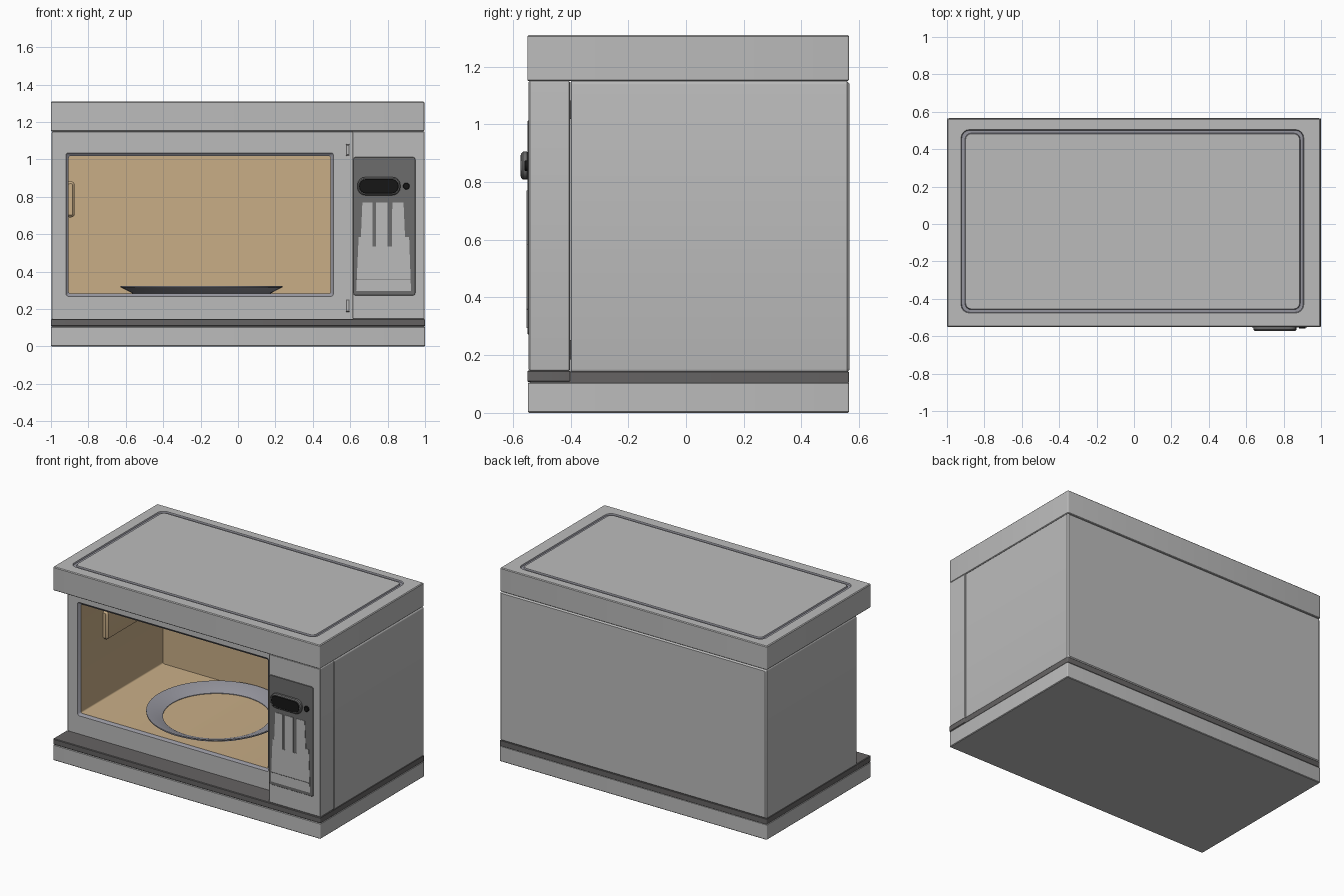
import bpy, bmesh, math

old = bpy.data.objects.get("Cube")
if old:
    bpy.data.objects.remove(old, do_unlink=True)


def material(name, r, g, b):
    m = bpy.data.materials.new(name)
    m.use_nodes = True
    m.diffuse_color = (r, g, b, 1)
    bsdf = next(n for n in m.node_tree.nodes if n.type == 'BSDF_PRINCIPLED')
    bsdf.inputs["Base Color"].default_value = (r, g, b, 1)
    return m


GREY = material("light grey", 0.50, 0.50, 0.50)
DARK = material("dark grey", 0.13, 0.125, 0.125)
PANEL = material("panel grey", 0.15, 0.15, 0.15)
TAN = material("cavity tan", 0.58, 0.42, 0.24)
STEEL = material("blue grey", 0.30, 0.30, 0.34)
BLACK = material("black", 0.008, 0.008, 0.008)


def finish(name, bm, mats, smooth=False):
    bmesh.ops.recalc_face_normals(bm, faces=bm.faces)
    me = bpy.data.meshes.new(name)
    bm.to_mesh(me)
    bm.free()
    for m in mats:
        me.materials.append(m)
    ob = bpy.data.objects.new(name, me)
    bpy.context.collection.objects.link(ob)
    if smooth:
        bpy.ops.object.select_all(action='DESELECT')
        ob.select_set(True)
        bpy.context.view_layer.objects.active = ob
        bpy.ops.object.shade_smooth_by_angle(angle=math.radians(35))
    return ob


def rounded(a0, a1, b0, b1, r, n=4):
    """Outline of a rectangle with rounded corners."""
    pts = []
    centres = [(a1 - r, b1 - r), (a0 + r, b1 - r), (a0 + r, b0 + r), (a1 - r, b0 + r)]
    for k, (ca, cb) in enumerate(centres):
        for i in range(n + 1):
            t = math.pi / 2 * (k + i / n)
            pts.append((ca + r * math.cos(t), cb + r * math.sin(t)))
    return pts


def loft(name, axis, rings, mats, bands=None):
    """Join rounded rectangles (a0, a1, b0, b1, radius, depth) along y or z.
    bands gives the material index of each band, then of the last cap."""
    bm = bmesh.new()
    loops = []
    for *rect, d in rings:
        loops.append([bm.verts.new((a, d, b) if axis == 'y' else (a, b, d))
                      for a, b in rounded(*rect)])
    bands = bands or [0] * len(rings)
    bm.faces.new(loops[0])
    n = len(loops[0])
    for k in range(len(loops) - 1):
        for i in range(n):
            j = (i + 1) % n
            f = bm.faces.new((loops[k][i], loops[k][j], loops[k + 1][j], loops[k + 1][i]))
            f.material_index = bands[k]
    bm.faces.new(loops[-1]).material_index = bands[-1]
    return finish(name, bm, mats, True)


def slab(name, axis, rect, d0, d1, mat, r=0.006, e=0.004):
    """Rounded block with a small chamfer at both ends."""
    a0, a1, b0, b1 = rect
    small = (a0 + e, a1 - e, b0 + e, b1 - e, max(r - e, 0.001))
    s = 1 if d1 > d0 else -1
    return loft(name, axis, [(*small, d0), (a0, a1, b0, b1, r, d0 + s * e),
                             (a0, a1, b0, b1, r, d1 - s * e), (*small, d1)], [mat])


def prism(name, pts, y0, y1, mat):
    """Flat outline in x and z, given thickness along y."""
    bm = bmesh.new()
    front = bm.faces.new([bm.verts.new((x, y0, z)) for x, z in pts])
    ext = bmesh.ops.extrude_face_region(bm, geom=[front], use_keep_orig=True)
    for v in ext["geom"]:
        if isinstance(v, bmesh.types.BMVert):
            v.co.y = y1
    return finish(name, bm, [mat])


# Base and dark strip, with the raised ledge under the doorway
slab("base", 'z', (-1, 1, -0.548, 0.565), 0, 0.106, GREY)
slab("base_strip", 'z', (-0.998, 0.998, -0.54, 0.565), 0.104, 0.143, DARK, e=0.002)
slab("front_ledge", 'z', (-1, 1, -0.55, -0.40), 0.107, 0.147, DARK)

# Body: outer shell, chamfered doorway and cavity in one closed surface
loft("body", 'y', [
    (-0.988, 0.988, 0.15, 1.14, 0.006, 0.567),
    (-0.998, 0.998, 0.14, 1.15, 0.012, 0.557),
    (-0.998, 0.998, 0.14, 1.15, 0.012, -0.396),
    (-0.994, 0.994, 0.144, 1.146, 0.008, -0.40),
    (-0.92, 0.51, 0.268, 1.035, 0.012, -0.40),
    (-0.912, 0.502, 0.276, 1.025, 0.010, -0.388),
    (-0.905, 0.495, 0.282, 1.018, 0.010, -0.385),
    (-0.905, 0.495, 0.282, 1.018, 0.010, 0.49),
], [GREY, STEEL, TAN], [0, 0, 0, 0, 1, 1, 2, 2])

# Lid with a shallow groove round its top
loft("lid", 'z', [
    (-0.996, 0.992, -0.546, 0.561, 0.004, 1.15),
    (-1, 0.996, -0.55, 0.565, 0.007, 1.154),
    (-1, 0.996, -0.55, 0.565, 0.007, 1.305),
    (-0.995, 0.991, -0.545, 0.56, 0.004, 1.31),
    (-0.925, 0.908, -0.476, 0.505, 0.045, 1.31),
    (-0.921, 0.904, -0.472, 0.501, 0.042, 1.302),
    (-0.904, 0.889, -0.458, 0.486, 0.034, 1.302),
    (-0.900, 0.885, -0.454, 0.482, 0.031, 1.31),
], [GREY, STEEL], [0, 0, 0, 0, 1, 1, 1, 0])

# Slots for the door latches
for tag, z0, z1 in (("upper", 1.018, 1.082), ("lower", 0.185, 0.252)):
    slab(tag + "_latch_slot", 'y', (0.577, 0.597, z0, z1), -0.398, -0.402, DARK, 0.003, 0.001)
    slab(tag + "_latch_plate", 'y', (0.582, 0.592, z0 + 0.006, z1 - 0.006),
         -0.400, -0.404, GREY, 0.002, 0.001)

# Cover on the cavity wall
slab("wave_cover", 'y', (-0.92, -0.873, 0.69, 0.882), -0.15, 0.20, TAN, 0.02, 0.012)

# Turntable: open sloping rim
bm = bmesh.new()
profile = [(0.330, 0.287), (0.425, 0.324), (0.432, 0.324), (0.432, 0.316), (0.368, 0.283), (0.330, 0.283)]
N = 64
loops = [[bm.verts.new((-0.195 + r * math.cos(2 * math.pi * i / N),
                        0.05 + r * math.sin(2 * math.pi * i / N), z))
          for i in range(N)] for r, z in profile]
for k in range(len(loops)):
    for i in range(N):
        p, q, j = loops[k], loops[(k + 1) % len(loops)], (i + 1) % N
        bm.faces.new((p[i], p[j], q[j], q[i]))
finish("turntable_rim", bm, [STEEL], True)

# Control column and its dark face plate
slab("control_column", 'y', (0.612, 0.998, 0.146, 1.15), -0.402, -0.545, GREY)
slab("control_plate", 'y', (0.616, 0.948, 0.272, 1.013), -0.543, -0.549, PANEL, 0.015, 0.002)

# Keypad outline with three columns of keys
keys = [(0.632, 0.295), (0.645, 0.585), (0.657, 0.585), (0.665, 0.77), (0.72, 0.77),
        (0.72, 0.535), (0.738, 0.535), (0.738, 0.77), (0.80, 0.77), (0.80, 0.535),
        (0.823, 0.535), (0.825, 0.77), (0.885, 0.77), (0.893, 0.585), (0.915, 0.585),
        (0.925, 0.295)]
prism("keypad", keys, -0.547, -0.552, GREY)
slab("keypad_divider", 'y', (0.632, 0.925, 0.357, 0.361), -0.550, -0.553, PANEL, 0.001, 0.0005)

# Display housing, dark screen and round button
slab("display_housing", 'y', (0.638, 0.868, 0.808, 0.905), -0.545, -0.571, PANEL, 0.042, 0.006)
slab("display_screen", 'y', (0.648, 0.858, 0.818, 0.895), -0.568, -0.573, BLACK, 0.036, 0.002)
slab("round_button", 'y', (0.882, 0.918, 0.839, 0.875), -0.545, -0.560, BLACK, 0.0179, 0.003)
